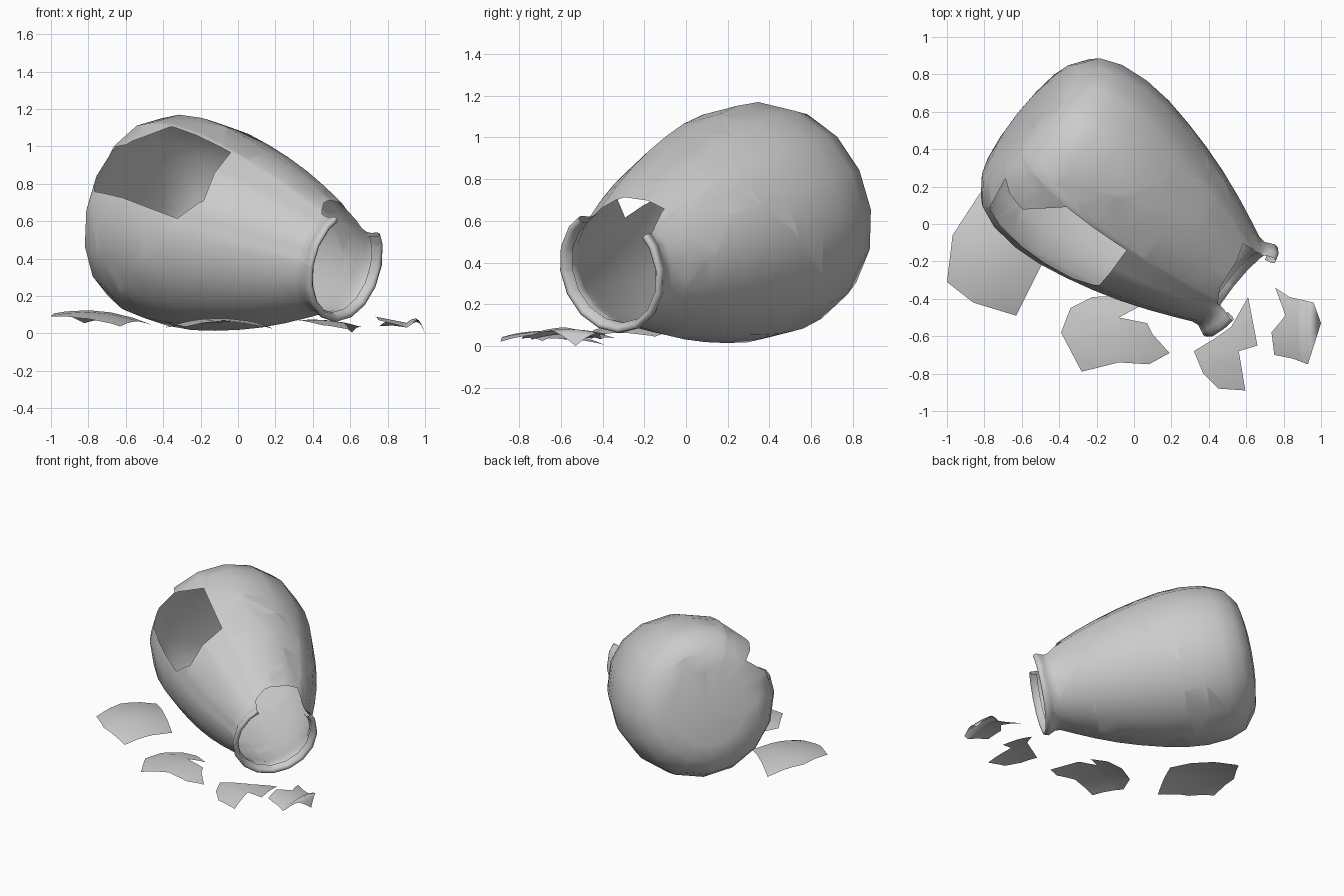
import bpy, bmesh, math
from mathutils import Vector

if "Cube" in bpy.data.objects:
    bpy.data.objects.remove(bpy.data.objects["Cube"])

SIDES = 16
# pot axis frame: A points out of the mouth, L sideways, N upwards
TILT = math.radians(12)
H = Vector((0.78, -0.62, 0)).normalized()
Z = Vector((0, 0, 1))
L = Vector((-H.y, H.x, 0))
A = H * math.cos(TILT) - Z * math.sin(TILT)
N = H * math.sin(TILT) + Z * math.cos(TILT)
ORIGIN = L * 0.075 + Z * 0.51

# profile (distance along axis, radius) from base to rolled lip
PROFILE = [(-.82, 0), (-.815, .28), (-.79, .40), (-.71, .505), (-.59, .552),
           (-.43, .568), (-.27, .557), (-.11, .527), (.05, .488), (.20, .443),
           (.35, .388), (.50, .325), (.58, .289), (.62, .284), (.65, .298),
           (.675, .31), (.695, .305), (.70, .29), (.69, .275), (.65, .265)]


def sheet(nx, ny, x0, y0, dx, dy):
    """Flat grid of quads."""
    bm = bmesh.new()
    v = [[bm.verts.new((x0 + i * dx, y0 + j * dy, 0)) for j in range(ny + 1)]
         for i in range(nx + 1)]
    for i in range(nx):
        for j in range(ny):
            bm.faces.new((v[i][j], v[i + 1][j], v[i + 1][j + 1], v[i][j + 1]))
    return bm


def inside(p, poly):
    hit = False
    for (ax, ay), (bx, by) in zip(poly, poly[1:] + poly[:1]):
        if (ay > p.y) != (by > p.y) and p.x < (bx - ax) * (p.y - ay) / (by - ay) + ax:
            hit = not hit
    return hit


def cut(bm, poly, keep_inside):
    """Split the sheet along a polygon outline and drop one side."""
    for (ax, ay), (bx, by) in zip(poly, poly[1:] + poly[:1]):
        bmesh.ops.bisect_plane(bm, geom=bm.verts[:] + bm.edges[:] + bm.faces[:],
                               dist=1e-5, plane_co=(ax, ay, 0),
                               plane_no=(by - ay, ax - bx, 0))
    drop = [f for f in bm.faces
            if inside(f.calc_center_median(), poly) != keep_inside]
    bmesh.ops.delete(bm, geom=drop, context='FACES')


def finish(bm, name, outward):
    bmesh.ops.remove_doubles(bm, verts=bm.verts[:], dist=1e-4)
    bmesh.ops.dissolve_degenerate(bm, edges=bm.edges[:], dist=1e-5)
    bm.normal_update()
    if sum(f.calc_area() * f.normal.dot(outward(f.calc_center_median()))
           for f in bm.faces) < 0:
        bmesh.ops.reverse_faces(bm, faces=bm.faces[:])
    for f in bm.faces:
        f.smooth = True
    me = bpy.data.meshes.new(name)
    bm.to_mesh(me)
    bm.free()
    ob = bpy.data.objects.new(name, me)
    bpy.context.collection.objects.link(ob)
    return ob


def ring_point(i, j):
    w, r = PROFILE[j]
    t = 2 * math.pi * i / SIDES - math.pi
    return ORIGIN + A * w + (L * math.sin(t) + N * math.cos(t)) * r


def on_pot(p):
    """Sheet coordinates (column, row) to a point on the pot wall."""
    i = min(int(p.x), SIDES - 1)
    j = min(int(p.y), len(PROFILE) - 2)
    a = ring_point(i, j).lerp(ring_point(i + 1, j), p.x - i)
    b = ring_point(i, j + 1).lerp(ring_point(i + 1, j + 1), p.x - i)
    return a.lerp(b, p.y - j)


def to_sheet(pt):
    """Point near the pot wall to sheet coordinates."""
    d = Vector(pt) - ORIGIN
    w = d.dot(A)
    col = (math.atan2(d.dot(L), d.dot(N)) + math.pi) * SIDES / (2 * math.pi)
    for j in range(16):
        w0, w1 = PROFILE[j][0], PROFILE[j + 1][0]
        if w <= w1:
            return col, j + max(0, (w - w0) / (w1 - w0))
    return col, 16.5


# pot body with the side hole and the broken mouth
pot = sheet(SIDES, len(PROFILE) - 1, 0, 0, 1, 1)
side_hole = [to_sheet(p) for p in [
    (-.36, .09, 1.11), (-.04, -.14, .97), (-.18, -.32, .71), (-.33, -.30, .62),
    (-.62, -.11, .73), (-.79, .05, .77), (-.71, .20, 1.0), (-.60, .07, 1.02)]]
mouth = [to_sheet(p) for p in [
    (.51, -.49, .61), (.45, -.42, .63), (.46, -.34, .71),
    (.59, -.10, .67), (.69, -.13, .59), (.72, -.16, .55)]]
mouth += [(mouth[-1][0], 25), (mouth[0][0], 25)]
cut(pot, side_hole, False)
cut(pot, mouth, False)
for v in pot.verts:
    v.co = on_pot(v.co)
objects = [finish(pot, "pot_body", lambda c: (c - ORIGIN) - A * (c - ORIGIN).dot(A))]


def shard(name, outline, height, step):
    """Piece of wall on the floor: top-view outline plus a height function."""
    xs, ys = zip(*outline)
    nx = int((max(xs) - min(xs)) / step) + 2
    ny = int((max(ys) - min(ys)) / step) + 2
    bm = sheet(nx, ny, min(xs) - step / 3, min(ys) - step / 3, step, step)
    cut(bm, outline, True)
    for v in bm.verts:
        v.co.z = height(v.co.x, v.co.y)
    objects.append(finish(bm, name, lambda c: Z))


def dome(cx, cy, top, k, sx=0, sy=0):
    return lambda x, y: (top - k * ((x - cx) ** 2 + (y - cy) ** 2)
                         + sx * (x - cx) + sy * (y - cy))


def lip_height(x, y):
    z = .06 - .9 * (y + .57) ** 2 - .2 * (x - .9)
    z += .035 * max(0, 1 - ((x - .955) / .05) ** 2)
    return z - max(0, x - .965) * 1.2


# loose shards
shard("large_shard", [(-1, -.31), (-.86, -.42), (-.63, -.49), (-.46, -.15),
                      (-.82, .17), (-.97, -.06)],
      dome(-.76, -.19, .125, .62, -.07, .03), .12)
shard("notched_shard", [(-.39, -.58), (-.34, -.45), (-.22, -.39), (-.09, -.385),
                        (.03, -.44), (-.08, -.5), (.07, -.53), (.10, -.59),
                        (.19, -.69), (.08, -.75), (-.08, -.74), (-.28, -.79)],
      dome(-.1, -.58, .085, .6), .12)
shard("neck_shard", [(.32, -.68), (.42, -.62), (.52, -.55), (.61, -.39),
                     (.66, -.65), (.56, -.68), (.595, -.89), (.45, -.88),
                     (.37, -.80)],
      dome(.47, -.66, .075, .6, -.08), .1)
shard("lip_shard", [(.755, -.34), (.83, -.39), (.96, -.42), (1.0, -.53),
                    (.93, -.75), (.85, -.72), (.75, -.70), (.735, -.58),
                    (.81, -.49)], lip_height, .025)

# rest the lowest point on the floor
low = min(v.co.z for o in objects for v in o.data.vertices)
for o in objects:
    for v in o.data.vertices:
        v.co.z -= low
